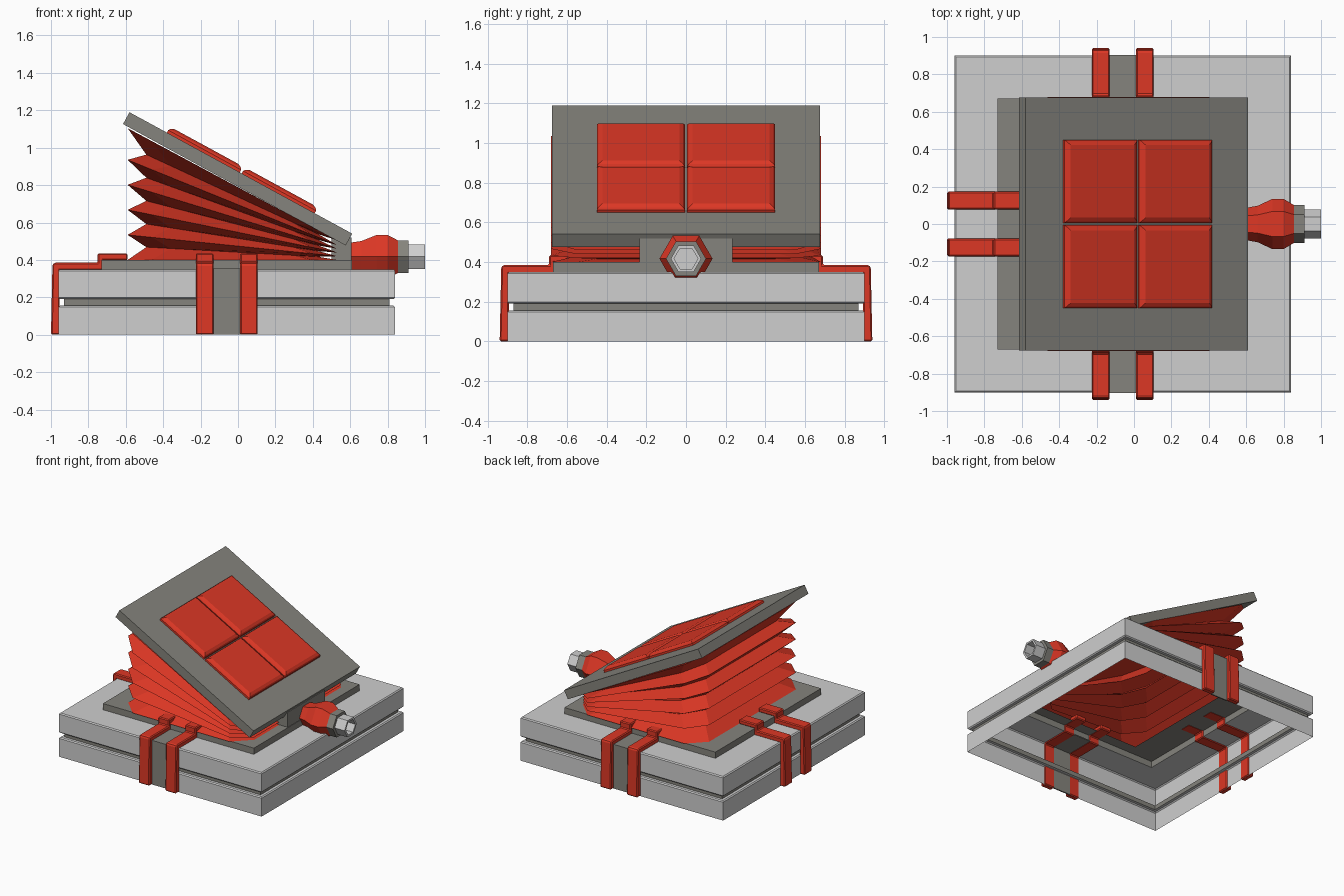
import bpy, bmesh, math
from mathutils import Matrix

if "Cube" in bpy.data.objects:
    bpy.data.objects.remove(bpy.data.objects["Cube"])


def material(name, rgb):
    m = bpy.data.materials.new(name)
    m.diffuse_color = (*rgb, 1)
    m.use_nodes = True
    m.node_tree.nodes["Principled BSDF"].inputs["Base Color"].default_value = m.diffuse_color
    return m


LIGHT = material("light grey", (0.62, 0.62, 0.62))
DARK = material("warm dark grey", (0.235, 0.23, 0.205))
RED = material("red", (0.72, 0.038, 0.018))


def finish(bm, name, mat, matrix=None, bevel=0):
    me = bpy.data.meshes.new(name)
    bm.to_mesh(me)
    bm.free()
    ob = bpy.data.objects.new(name, me)
    bpy.context.collection.objects.link(ob)
    me.materials.append(mat)
    if matrix:
        me.transform(matrix)
    if bevel:
        mod = ob.modifiers.new("bevel", "BEVEL")
        mod.width, mod.segments = bevel, 1
    return ob


def loft(name, rings, mat, cap_end=False, cap_start=False, matrix=None):
    """Skin a list of equal-length point rings."""
    bm = bmesh.new()
    vs = [[bm.verts.new(p) for p in r] for r in rings]
    n = len(rings[0])
    for a, b in zip(vs, vs[1:]):
        for i in range(n):
            j = (i + 1) % n
            bm.faces.new((a[i], a[j], b[j], b[i]))
    if cap_end:
        bm.faces.new(vs[-1])
    if cap_start:
        bm.faces.new(vs[0][::-1])
    return finish(bm, name, mat, matrix)


def rect(x0, x1, hy, z, inset=0):
    x0, x1, hy = x0 + inset, x1 - inset, hy - inset
    return [(x0, -hy, z), (x1, -hy, z), (x1, hy, z), (x0, hy, z)]


def box(name, x, y, z, mat, matrix=None, bevel=0):
    bm = bmesh.new()
    bmesh.ops.create_cube(bm, size=1)
    for v in bm.verts:
        for k, (a, b) in enumerate((x, y, z)):
            v.co[k] = (a + b) / 2 + v.co[k] * (b - a)
    return finish(bm, name, mat, matrix, bevel)


# Base: open-bottomed shells, with a recessed dark band between two slabs
BX0, BX1, BY = -0.96, 0.84, 0.90
PX0, PX1, PY = -0.73, 0.61, 0.67


def base_rings(profile):
    return [rect(BX0, BX1, BY, z, i) for i, z in profile]


loft("lower_slab", base_rings([(0, 0), (0, .147), (.008, .155), (.03, .155)]), LIGHT)
loft("recessed_band", base_rings([(.03, .155), (.03, .19)]), DARK)
loft("upper_slab", base_rings([(.03, .19), (.008, .19), (0, .198), (0, .342), (.008, .35)])
     + [rect(PX0, PX1, PY, .35)], LIGHT)

# Mounting plate, open underneath the bellows
loft("mounting_plate", [rect(PX0, PX1, PY, .35), rect(PX0, PX1, PY, .40),
                        rect(-.50, .44, .58, .40)], DARK)

# Clips wrapping over the base edge: profile is (distance past edge, height)
CLIP = [(.04, 0), (.032, .375), (.022, .385), (-.21, .385), (-.21, .435), (-.37, .435),
        (-.37, .398), (-.236, .398), (-.236, .344), (-.006, .344), (-.006, 0)]


def clip(name, along, edge, angle):
    rings = [[(edge + d, along + s * .0475, z) for d, z in CLIP] for s in (1, -1)]
    ob = loft(name, rings, RED, True, True, Matrix.Rotation(angle, 4, 'Z'))
    bm = bmesh.new()
    bm.from_mesh(ob.data)
    bmesh.ops.recalc_face_normals(bm, faces=bm.faces)
    bm.to_mesh(ob.data)
    bm.free()
    mod = ob.modifiers.new("bevel", "BEVEL")
    mod.width, mod.segments = .007, 1


for c in (-.125, .125):
    clip("left_clip", c, .96, math.pi)
for c in (-.178, .058):
    clip("front_clip", c, BY, -math.pi / 2)
    clip("back_clip", -c, BY, math.pi / 2)

# Dark strips between the front and back clips
for s, side in ((-1, "front"), (1, "back")):
    box(side + "_strip", (-.135, .015), sorted((s * .894, s * .904)), (0, .354), DARK)
    box(side + "_strip_top", (-.135, .015), sorted((s * .66, s * .904)), (.346, .354), DARK)


# Bellows: eight-sided rings alternating ridge and valley, closing toward the hinge
def bellows_ring(t, inset):
    x0, x1, hy, c = -.59 + inset, .53 - inset, .68 - inset, .13
    pts = [(x0 + c, -hy), (x1 - c, -hy), (x1, -hy + c), (x1, hy - c),
           (x1 - c, hy), (x0 + c, hy), (x0, hy - c), (x0, -hy + c)]
    return [(x, y, .40 + t * (.105 + (.53 - x) * .535)) for x, y in pts]


rings = []
for k in range(5):
    rings += [bellows_ring(.19 * k, 0), bellows_ring(.19 * k + .105, .10)]
rings.append(bellows_ring(1, 0))
loft("bellows", rings, RED, cap_end=True)

# Tilted top board and its four raised pads
TILT = Matrix.Translation((.015, 0, .865)) @ Matrix.Rotation(math.radians(28.6), 4, 'Y')
box("top_board", (-.678, .678), (-.675, .675), (-.072, 0), DARK, TILT)
for px in (-.228, .228):
    for py in (-.228, .228):
        pad = [rect(-.222, .222, .222, z, i)
               for i, z in ((0, -.01), (0, .015), (.008, .026), (.028, .036))]
        loft("pad", pad, RED, True, False, TILT @ Matrix.Translation((px, py, 0)))

# Hinge block joining board and plate
box("hinge_block", (.50, .606), (-.235, .235), (.395, .52), DARK)


# Six-sided nozzle along x
def hexes(profile):
    return [[(x, r * math.cos(i * math.pi / 3), .417 + r * math.sin(i * math.pi / 3))
             for i in range(6)] for x, r in profile]


loft("nozzle_body", hexes([(.59, .085), (.66, .097), (.74, .134), (.80, .134), (.86, .098)]),
     RED, True, True)
loft("nozzle_collar", hexes([(.85, .101), (.912, .101)]), DARK, True, True)
loft("nozzle_tip", hexes([(.91, .077), (1.0, .077), (1.0, .060), (.918, .060)]), LIGHT, True)
